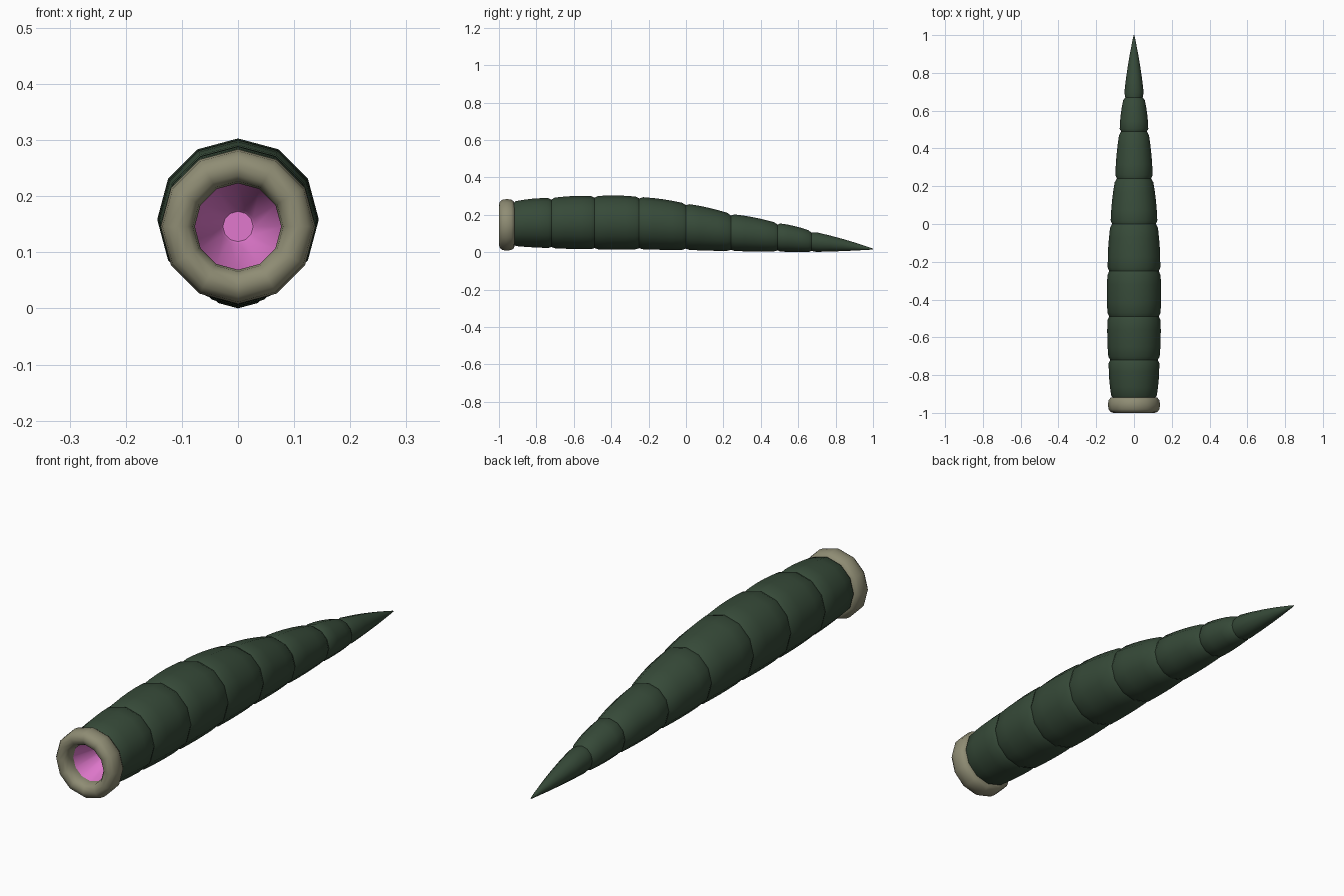
import bpy, bmesh, math

if "Cube" in bpy.data.objects:
    bpy.data.objects.remove(bpy.data.objects["Cube"])

SIDES = 12


def material(name, rgb):
    m = bpy.data.materials.new(name)
    m.diffuse_color = (*rgb, 1)
    m.use_nodes = True
    m.node_tree.nodes["Principled BSDF"].inputs["Base Color"].default_value = m.diffuse_color
    return m


GREEN = material("dark_green", (0.037, 0.068, 0.040))
BEIGE = material("khaki_beige", (0.275, 0.265, 0.175))
PINK = material("mouth_pink", (0.75, 0.19, 0.61))


def loft(name, rings, mat, inward=False, cap_end=False, closed=False):
    """Skin 12-sided rings given as (y, half_width, bottom, top)."""
    bm = bmesh.new()
    loops = []
    for y, w, lo, hi in rings:
        cz, h = (lo + hi) / 2, (hi - lo) / 2
        loops.append([bm.verts.new((w * math.cos(a), y, cz + h * math.sin(a)))
                      for a in (i * math.tau / SIDES for i in range(SIDES))])
    pairs = list(zip(loops, loops[1:]))
    if closed:
        pairs.append((loops[-1], loops[0]))
    for a, b in pairs:
        for i in range(SIDES):
            j = (i + 1) % SIDES
            quad = [a[i], b[i], b[j], a[j]]
            bm.faces.new(quad[::-1] if inward else quad)
    if cap_end:
        bm.faces.new(loops[-1] if inward else loops[-1][::-1])
    me = bpy.data.meshes.new(name)
    bm.to_mesh(me)
    bm.free()
    me.materials.append(mat)
    ob = bpy.data.objects.new(name, me)
    bpy.context.collection.objects.link(ob)
    bpy.ops.object.select_all(action='DESELECT')
    bpy.context.view_layer.objects.active = ob
    ob.select_set(True)
    bpy.ops.object.shade_smooth_by_angle(angle=math.radians(48))
    return ob


# Body outline at the segment joints: y, half width, bottom, top
joints = [
    (-0.925, .118, .034, .270),
    (-0.72, .134, .022, .289),
    (-0.49, .139, .016, .299),
    (-0.25, .139, .016, .295),
    (0.0, .124, .013, .259),
    (0.24, .099, .007, .204),
    (0.49, .076, .004, .155),
    (0.67, .054, .001, .112),
    (1.0, .002, .014, .019),
]


def segment_rings(a, b, last):
    """Swell in the middle, pinch into a narrow groove at each end."""
    rings = []
    for t in (0, 0.08, 0.3, 0.5, 0.7, 0.92, 1):
        y, w, lo, hi = (p + (q - p) * t for p, q in zip(a, b))
        swell = 4 * t * (1 - t)
        pinch = 0.008 if t in (0, 1) and not (last and t == 1) else 0
        rings.append((y, w + 0.005 * swell - pinch,
                      lo - 0.002 * swell + pinch * 0.7, hi + 0.006 * swell - pinch))
    return rings


# Body segments
for n, (a, b) in enumerate(zip(joints, joints[1:]), 1):
    last = n == len(joints) - 1
    loft(f"body_segment_{n}", segment_rings(a, b, last), GREEN, cap_end=last)

# Rounded lip around the mouth
CZ, STEPS = 0.146, 12
lip = []
for k in range(STEPS):
    a = k * math.tau / STEPS
    c, s = math.cos(a), math.sin(a)
    r = 0.1075 + 0.0305 * math.copysign(abs(c) ** 0.85, c)
    lip.append((-0.9575 + 0.0425 * math.copysign(abs(s) ** 0.85, s), r, CZ - r, CZ + r))
loft("mouth_lip", lip, BEIGE, closed=True)

# Throat funnel with a small flat end
throat = [(y, r, CZ - r, CZ + r) for y, r in
          [(-0.955, .0785), (-0.80, .031), (-0.795, .027)]]
loft("throat", throat, PINK, inward=True, cap_end=True)
